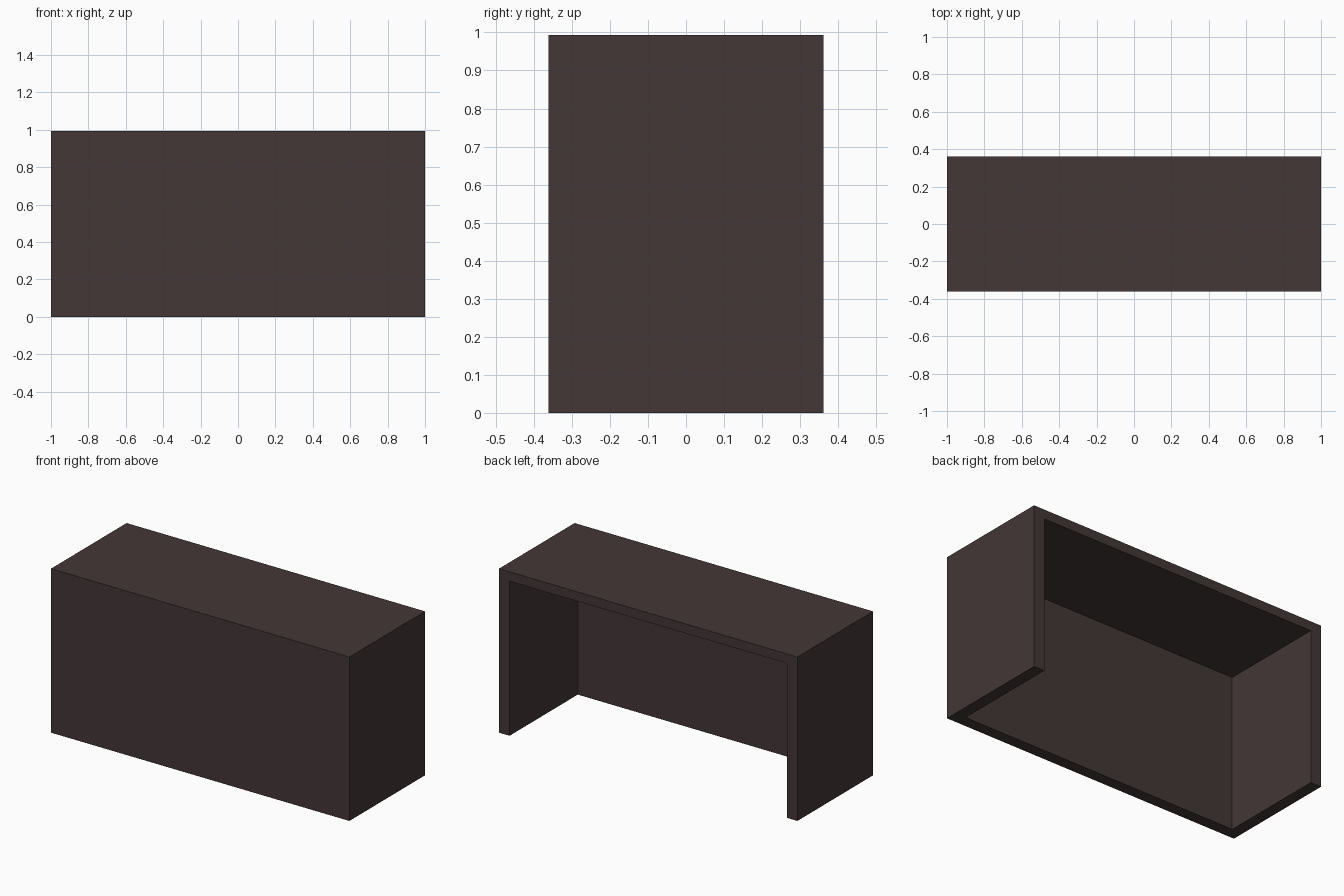
import bpy

if "Cube" in bpy.data.objects:
    bpy.data.objects.remove(bpy.data.objects["Cube"])

W, D, H = 2.0, 0.724, 0.993      # overall size
WALL, TOP = 0.071, 0.057         # panel thicknesses


def box(name, lo, hi):
    bpy.ops.mesh.primitive_cube_add(size=1, location=[(a + b) / 2 for a, b in zip(lo, hi)])
    ob = bpy.context.object
    ob.name = name
    ob.scale = [b - a for a, b in zip(lo, hi)]
    bpy.ops.object.transform_apply(location=True, rotation=False, scale=True)
    return ob


# Desk body: one seamless block
desk = box("desk_body", (-W / 2, -D / 2, 0), (W / 2, D / 2, H))

# Knee space: open to the back and the floor
cutter = box("knee_space_cutter",
             (-W / 2 + WALL, -D / 2 + WALL, -0.2),
             (W / 2 - WALL, D / 2 + 0.2, H - TOP))
cutter.hide_render = True

bpy.context.view_layer.objects.active = desk
mod = desk.modifiers.new("knee_space", 'BOOLEAN')
mod.operation = 'DIFFERENCE'
mod.solver = 'EXACT'
mod.object = cutter
bpy.ops.object.modifier_apply(modifier=mod.name)
bpy.data.objects.remove(cutter)

# Dark wood colour
wood = bpy.data.materials.new("dark_brown_wood")
wood.diffuse_color = (0.057, 0.038, 0.038, 1)
wood.use_nodes = True
wood.node_tree.nodes["Principled BSDF"].inputs["Base Color"].default_value = wood.diffuse_color
desk.data.materials.clear()
desk.data.materials.append(wood)
